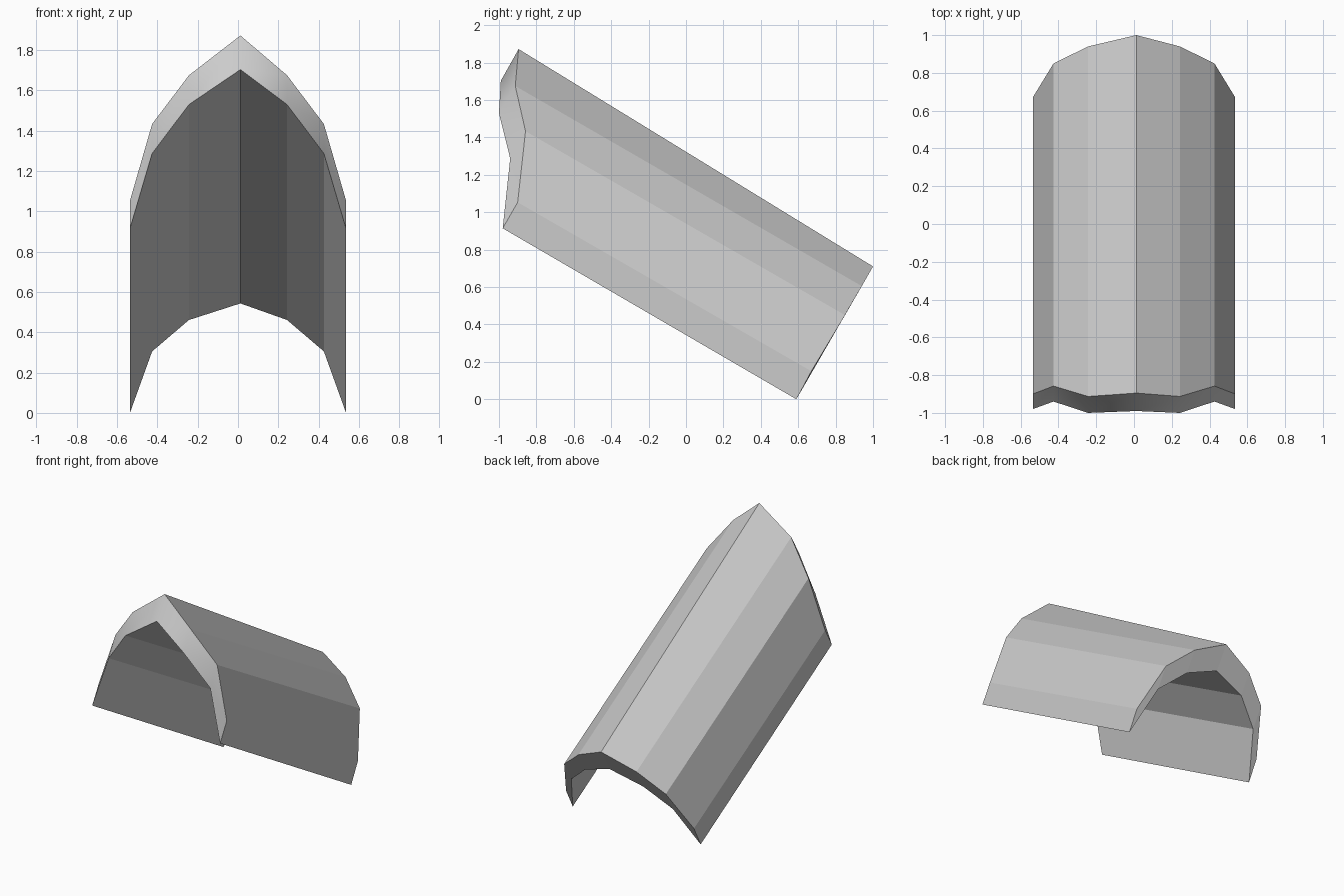
import bpy
import bmesh

cube = bpy.data.objects.get("Cube")
if cube:
    bpy.data.objects.remove(cube, do_unlink=True)

grey = bpy.data.materials.new("plain grey")
grey.use_nodes = True
grey.diffuse_color = (0.6, 0.6, 0.6, 1)
grey.node_tree.nodes["Principled BSDF"].inputs["Base Color"].default_value = (0.6, 0.6, 0.6, 1)

# Half profiles from ridge to lower edge: x, then (y, z) of outer and inner skin
half_x = [0.012, 0.243, 0.426, 0.536]
front_outer = [(-0.895, 1.872), (-0.913, 1.675), (-0.858, 1.433), (-0.90, 1.053)]
front_inner = [(-0.99, 1.703), (-1.0, 1.53), (-0.94, 1.287), (-0.98, 0.914)]
back_outer = [(1.0, 0.71), (0.94, 0.605), (0.85, 0.45), (0.67, 0.15)]
back_inner = [(0.90, 0.543), (0.857, 0.461), (0.765, 0.305), (0.59, 0.0)]

bm = bmesh.new()


def arch(points):
    """Mirror a half profile into a full row of vertices, left to right."""
    row = [(-x, y, z) for x, (y, z) in zip(half_x[:0:-1], points[:0:-1])]
    row += [(x, y, z) for x, (y, z) in zip(half_x, points)]
    return [bm.verts.new(p) for p in row]


def strip(a, b):
    return [bm.faces.new((a[i], a[i + 1], b[i + 1], b[i])) for i in range(len(a) - 1)]


# Tilted arched shell: outer skin, back rim, inner skin, front rim
loops = [arch(p) for p in (front_outer, back_outer, back_inner, front_inner)]
strips = [strip(loops[i], loops[(i + 1) % 4]) for i in range(4)]

# Lower rims along both sides
for end in (0, -1):
    bm.faces.new([loop[end] for loop in loops])
bmesh.ops.recalc_face_normals(bm, faces=bm.faces)

# The wavy front rim is softly shaded; all other edges stay crisp
front_rim = set(strips[3])
for face in front_rim:
    face.smooth = True
for edge in bm.edges:
    edge.smooth = all(f in front_rim for f in edge.link_faces)

mesh = bpy.data.meshes.new("arched_shell")
bm.to_mesh(mesh)
bm.free()
mesh.materials.append(grey)
shell = bpy.data.objects.new("arched_shell", mesh)
bpy.context.collection.objects.link(shell)
